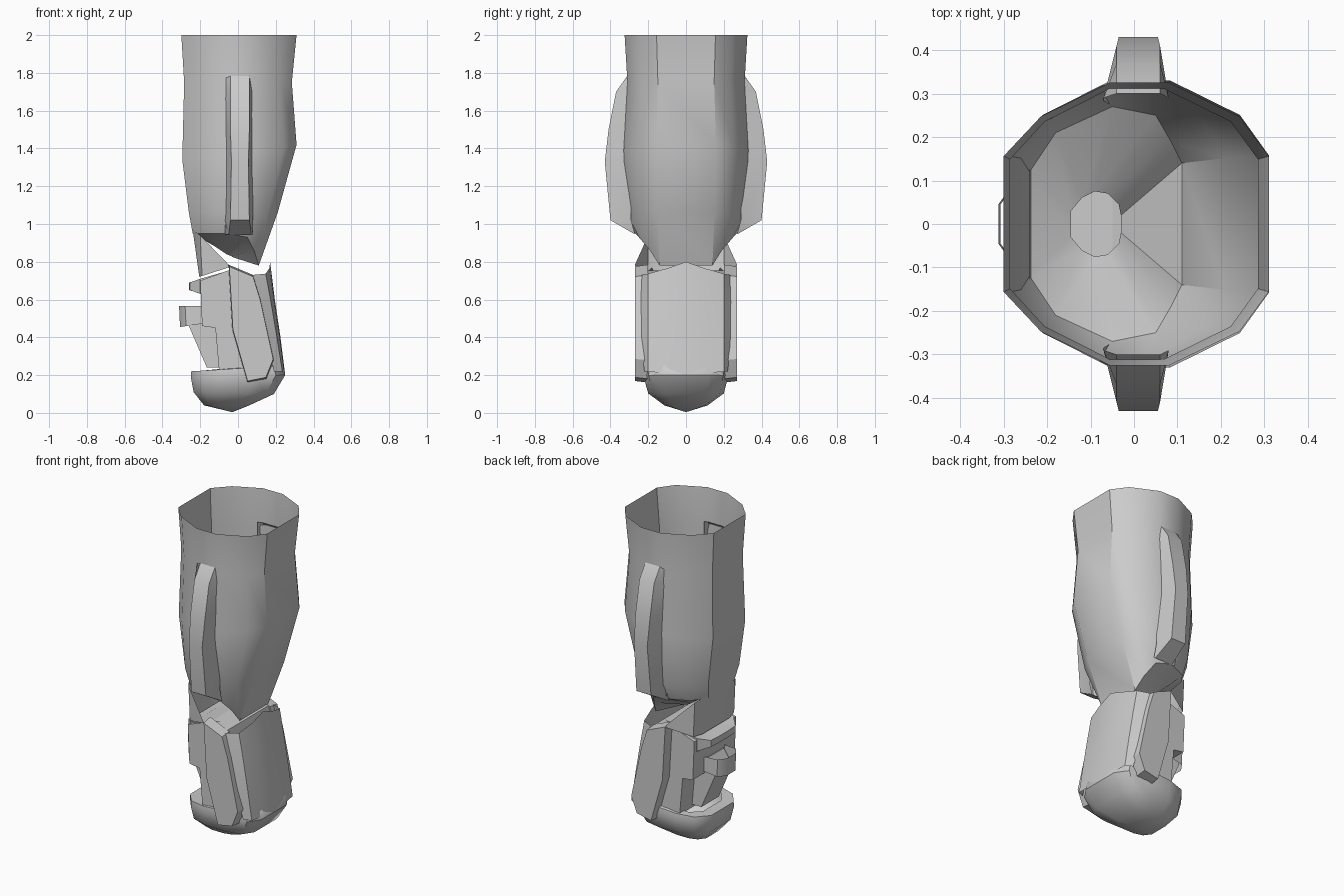
import bpy, bmesh

if "Cube" in bpy.data.objects:
    bpy.data.objects.remove(bpy.data.objects["Cube"])


def finish(name, bm, angle=0.6):
    bmesh.ops.remove_doubles(bm, verts=bm.verts[:], dist=0.0005)
    bmesh.ops.recalc_face_normals(bm, faces=bm.faces[:])
    me = bpy.data.meshes.new(name)
    bm.to_mesh(me)
    bm.free()
    ob = bpy.data.objects.new(name, me)
    bpy.context.collection.objects.link(ob)
    bpy.ops.object.select_all(action='DESELECT')
    ob.select_set(True)
    bpy.context.view_layer.objects.active = ob
    bpy.ops.object.shade_smooth_by_angle(angle=angle)
    return ob


def mirrored(half):
    """Complete a row of points by reflecting it across y = 0."""
    return half + [(x, -y, z) for x, y, z in reversed(half)]


def loft(name, rows, closed=True, caps=(), angle=0.6):
    bm = bmesh.new()
    vs = [[bm.verts.new(p) for p in r] for r in rows]
    n = len(vs[0])
    for a, b in zip(vs, vs[1:]):
        for i in range(n if closed else n - 1):
            j = (i + 1) % n
            bm.faces.new((a[i], a[j], b[j], b[i]))
    for c in caps:
        bm.faces.new(vs[c])
    return finish(name, bm, angle)


def slab(name, outline, y0, y1, bevel=0.0):
    """Solid side profile in xz; the y1 face is inset by bevel."""
    cx = sum(p[0] for p in outline) / len(outline)
    cz = sum(p[1] for p in outline) / len(outline)
    k = 1 - bevel
    a = [(x, y0, z) for x, z in outline]
    b = [(cx + (x - cx) * k, y1, cz + (z - cz) * k) for x, z in outline]
    return loft(name, [a, b], caps=(0, -1), angle=0.5)


# Forearm shell: open top, tapered slanted bottom turned in to a small hole
def arm_ring(z, x0, x1, w, tilt=0):
    pts = [(1, .48), (.78, .76), (.25, 1), (-.2, 1), (-.72, .76), (-1, .48)]
    c, h = (x0 + x1) / 2, (x1 - x0) / 2
    return mirrored([(c + h * u, w * v, z - tilt * u) for u, v in pts])


arm_end = mirrored([(.11, .14, .78), (.085, .19, .86), (.05, .25, .93),
                    (-.05, .27, .95), (-.18, .21, .95), (-.24, .12, .95)])
hole = mirrored([(-.03, .02, .825), (-.035, .045, .83), (-.06, .07, .84),
                 (-.09, .075, .86), (-.12, .06, .88), (-.145, .03, .90)])
loft("forearm_shell", [arm_ring(2, -.30, .31, .325),
                       arm_ring(1.75, -.285, .285, .31),
                       arm_ring(1.38, -.295, .31, .33, -.04),
                       arm_ring(1.06, -.26, .21, .315),
                       arm_end, hole])

# Raised ribs on both sides of the forearm
for s, tag in ((-1, "front"), (1, "back")):
    prof = [(.30, 1.80, .05), (.37, 1.70, .05), (.41, 1.50, .05), (.43, 1.33, .045),
            (.40, 1.02, .05), (.27, .945, .06)]
    rows = []
    for y, z, w in prof:
        rows.append([(-.07, s * min(y, .29), z), (.01 - w, s * y, z),
                     (.01 + w, s * y, z), (.08, s * min(y, .29), z)])
    loft(tag + "_rib", rows, closed=False, angle=0.5)

# Wrist cuff wrapping the palm side
cuff_top = [(-.05, .27, .785), (-.20, .20, .94), (-.24, .13, .97)]
cuff_low = [(-.05, .265, .77), (-.19, .20, .725), (-.205, .13, .72)]
loft("wrist_cuff", [mirrored(cuff_top), mirrored(cuff_low)], closed=False)

# Hand core with the stepped palm
core = [(-.05, .755), (-.20, .70), (-.19, .46), (-.12, .45), (-.10, .22),
        (.12, .18), (.13, .50), (.07, .735)]
slab("palm_core", core, -.205, .205)

# Curved plate on the back of the hand
plate = []
for xc, zc, xe, ze, w in [(.17, .80, .075, .73, .235), (.195, .60, .11, .59, .245),
                          (.225, .40, .15, .40, .245), (.25, .20, .19, .22, .22)]:
    plate.append(mirrored([(xe, w, ze),
                           (xe * .25 + xc * .75, .2, ze * .9 + zc * .1),
                           (xc - .004, .1, (ze + zc) / 2), (xc, 0, zc)]))
loft("hand_back_plate", plate, closed=False)

# Side panels of the hand
panel = [(-.05, .785), (.08, .73), (.12, .60), (.19, .28), (.15, .18),
         (.05, .16), (-.03, .44)]
for s, tag in ((-1, "front"), (1, "back")):
    slab(tag + "_hand_panel", panel, s * .20, s * .27, .03)


# Curled finger cup, hollow and keeled at the bottom
def cup_ring(z0, z1, x0, x1, w):
    pts = [(1, .55), (.8, .88), (.35, 1), (-.3, 1), (-.75, .86), (-1, .5)]
    c, h = (x0 + x1) / 2, (x1 - x0) / 2
    return mirrored([(c + h * u, w * v, z0 + (z1 - z0) * (u + 1) / 2) for u, v in pts])


loft("finger_cup", [cup_ring(.24, .25, -.11, .20, .17),
                    cup_ring(.22, .27, -.18, .22, .18),
                    cup_ring(.22, .25, -.25, .24, .22),
                    cup_ring(.19, .20, -.25, .25, .225),
                    cup_ring(.11, .10, -.235, .19, .20),
                    cup_ring(.04, .04, -.18, .06, .115),
                    [(-.03, 0, .004)] * 12][1:], angle=0.7)

# Brow-like ridge at the heel of the palm
ridge = []
for x, y, zt, zb in [(-.06, .20, .75, .70), (-.20, .18, .71, .63),
                     (-.255, .12, .69, .65), (-.26, .04, .69, .65)]:
    ridge.append((x, y, zt, zb))
loft("palm_ridge", [mirrored([(x + .08, y * .9, zt + .02) for x, y, zt, zb in ridge]),
                    mirrored([(x, y, zt) for x, y, zt, zb in ridge]),
                    mirrored([(x, y, zb) for x, y, zt, zb in ridge]),
                    mirrored([(x + .07, y * .9, zb - .02) for x, y, zt, zb in ridge])],
     closed=False)

# Knuckle band standing out from the palm, and the tapered thumb below it
band = [(-.18, .10), (-.28, .09), (-.312, .045)]
loft("knuckle_band", [mirrored([(x, y, .565) for x, y in band]),
                      mirrored([(x + .005, y, .455 + (x + .31) * .15) for x, y in band])],
     closed=False, angle=0.7)
thumb = [(-.26, .46), (-.165, .24), (-.09, .24), (-.10, .55), (-.20, .55)]
slab("thumb_block", thumb, -.085, .085)
